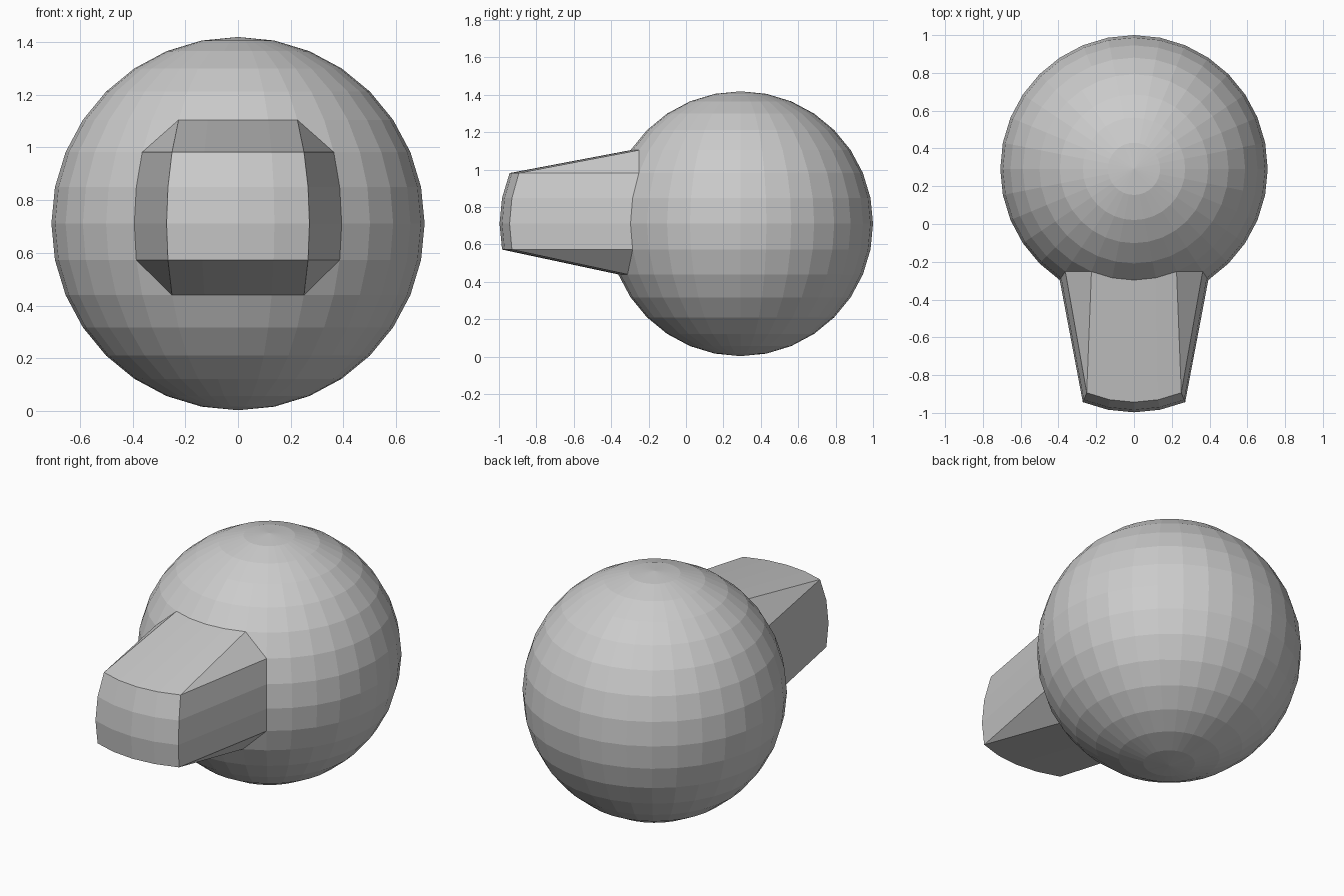
import bpy, bmesh, math
from mathutils import Vector

if "Cube" in bpy.data.objects:
    bpy.data.objects.remove(bpy.data.objects["Cube"])

R, STEP, PULL = 0.708, math.pi / 16, 0.581
CENTRE = Vector((0, 0.292, 0.711))

bm = bmesh.new()
bmesh.ops.create_uvsphere(bm, u_segments=32, v_segments=16, radius=R)


def at(col, row):
    """Sphere vertex counted in columns/rows from the middle of the front."""
    a, b = col * STEP, row * STEP
    p = Vector((math.sin(a) * math.cos(b), -math.cos(a) * math.cos(b), math.sin(b))) * R
    return min(bm.verts, key=lambda v: (v.co - p).length)


# Snout: the 4 x 3 front patch, plus the corner quads that get folded
patch = [at(c, r) for c in range(-2, 3) for r in range(-1, 3)]
corners = [(at(s * 3, r), at(s * 2, r + d)) for s in (-1, 1) for r, d in ((2, 1), (-1, -1))]
for pair in corners:
    bmesh.ops.connect_verts(bm, verts=list(pair))
bmesh.ops.translate(bm, verts=patch, vec=(0, -PULL, 0))
bmesh.ops.translate(bm, verts=bm.verts[:], vec=CENTRE)

# Head: round ball with the pulled-out snout
mesh = bpy.data.meshes.new("head_with_snout")
bm.to_mesh(mesh)
bm.free()
head = bpy.data.objects.new("head_with_snout", mesh)
bpy.context.collection.objects.link(head)
